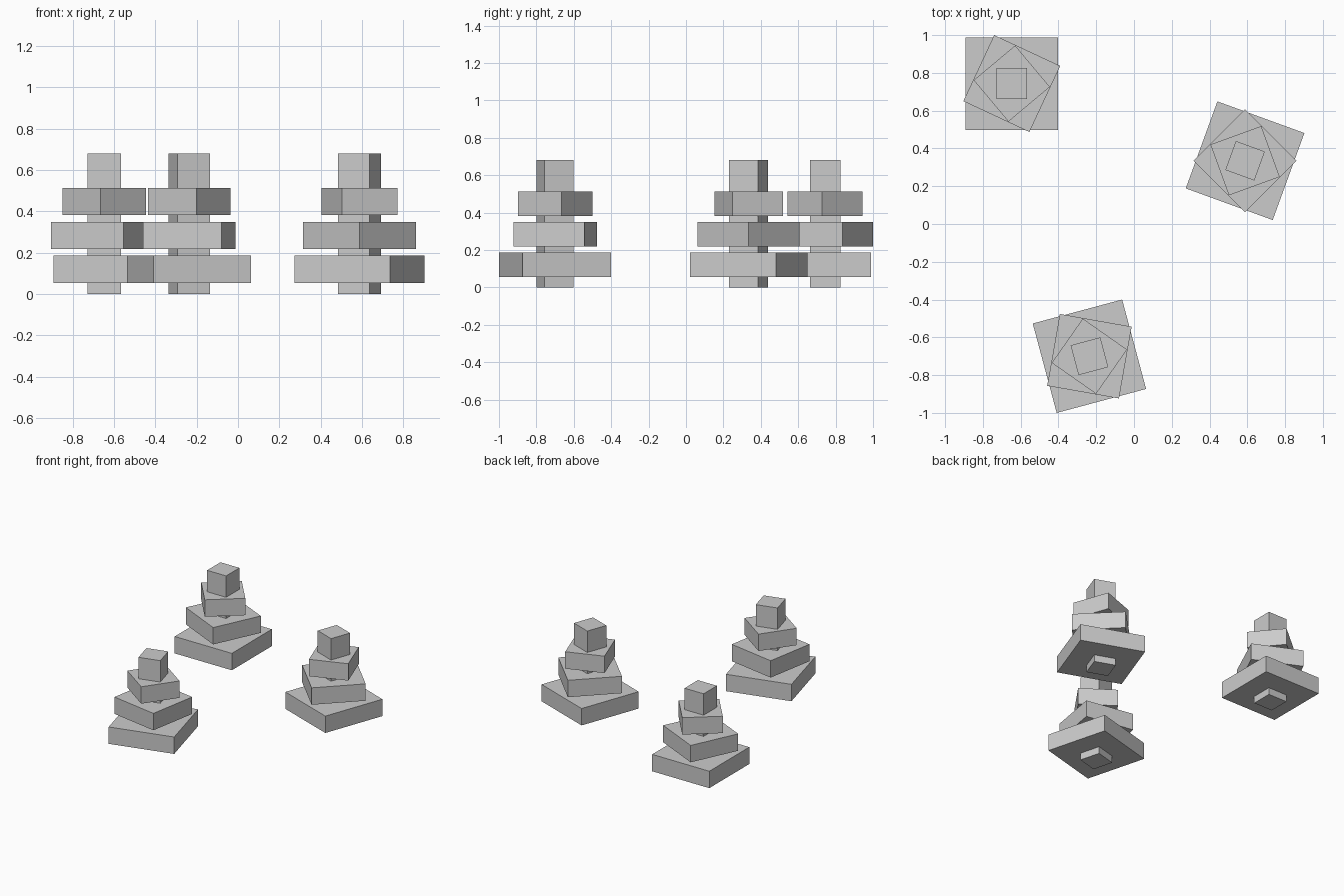
import bpy, math

if "Cube" in bpy.data.objects:
    bpy.data.objects.remove(bpy.data.objects["Cube"])

grey = bpy.data.materials.new("plain_grey")
grey.diffuse_color = (0.6, 0.6, 0.6, 1)
grey.use_nodes = True
grey.node_tree.nodes["Principled BSDF"].inputs["Base Color"].default_value = grey.diffuse_color


def block(name, x, y, z0, z1, side, angle):
    """Square block between two heights, turned about its vertical axis."""
    bpy.ops.mesh.primitive_cube_add(size=1, location=(x, y, (z0 + z1) / 2),
                                    rotation=(0, 0, math.radians(angle)))
    ob = bpy.context.object
    ob.name = name
    ob.scale = (side, side, z1 - z0)
    ob.data.materials.append(grey)


# tiers from bottom to top: name, side, bottom height, extra turn
TIERS = [("lower_tier", 0.49, 0.0545, 0),
         ("middle_tier", 0.386, 0.2185, -25),
         ("upper_tier", 0.286, 0.383, -50)]
THICK = 0.131

# three stacked towers: name, x, y, turn
TOWERS = [("back_left", -0.647, 0.7435, 0),
          ("right", 0.588, 0.335, -20),
          ("front", -0.236, -0.70, 15)]

for tower, x, y, turn in TOWERS:
    # post running through all the tiers
    block(tower + "_post", x, y, 0, 0.68, 0.163, turn)
    for tier, side, z, extra in TIERS:
        block(f"{tower}_{tier}", x, y, z, z + THICK, side, turn + extra)
